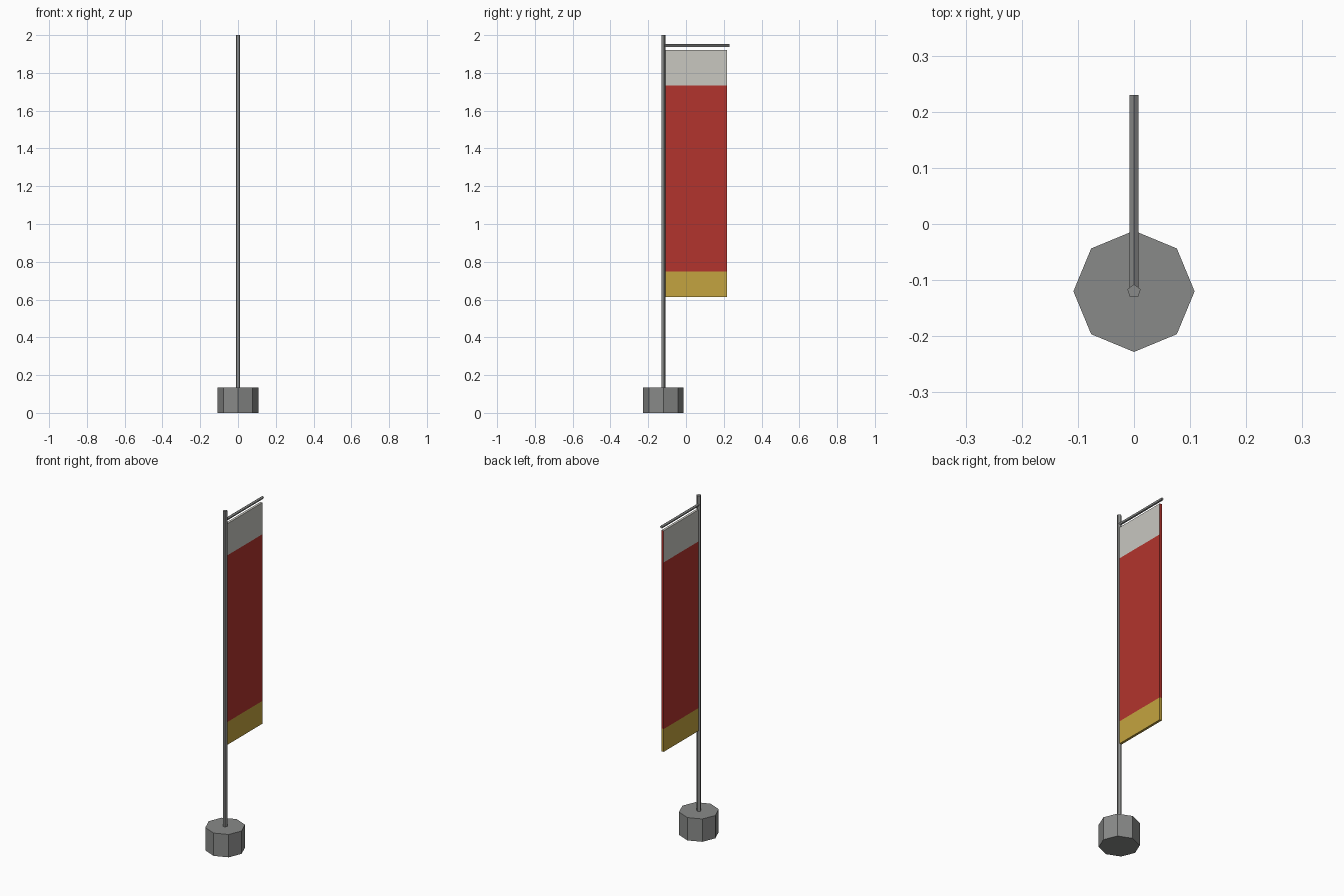
import bpy, bmesh, math
from mathutils import Matrix

if "Cube" in bpy.data.objects:
    bpy.data.objects.remove(bpy.data.objects["Cube"])


def material(name, rgb):
    mat = bpy.data.materials.new(name)
    mat.use_nodes = True
    color = (*rgb, 1)
    mat.diffuse_color = color
    mat.node_tree.nodes["Principled BSDF"].inputs["Base Color"].default_value = color
    return mat


grey = material("metal grey", (0.25, 0.255, 0.25))
red = material("cloth red", (0.45, 0.034, 0.026))
white = material("cloth off white", (0.58, 0.57, 0.53))
gold = material("cloth gold", (0.55, 0.37, 0.05))


def add_object(name, bm, mats):
    bmesh.ops.recalc_face_normals(bm, faces=bm.faces)
    mesh = bpy.data.meshes.new(name)
    bm.to_mesh(mesh)
    bm.free()
    for mat in mats:
        mesh.materials.append(mat)
    obj = bpy.data.objects.new(name, mesh)
    bpy.context.collection.objects.link(obj)
    return obj


def prism(name, sides, radius, length, location, tilt=0):
    """Flat-sided rod along z with one corner on +y, then tilted about x."""
    bm = bmesh.new()
    bmesh.ops.create_cone(bm, cap_ends=True, segments=sides, radius1=radius,
                          radius2=radius, depth=length)
    # first corner of the cone primitive lies on +y
    corner = max(bm.verts, key=lambda v: v.co.y).co
    turn = math.pi / 2 - math.atan2(corner.y, corner.x)
    place = (Matrix.Translation(location) @ Matrix.Rotation(tilt, 4, "X")
             @ Matrix.Rotation(turn, 4, "Z"))
    bmesh.ops.transform(bm, matrix=place, verts=bm.verts)
    return add_object(name, bm, [grey])


POLE_Y = -0.12

# Weighted base, upright pole and top arm
prism("base", 8, 0.108, 0.135, (0, POLE_Y, 0.0675))
prism("pole", 5, 0.0125, 1.9, (0, POLE_Y, 1.05))
prism("top_arm", 5, 0.0085, 0.35, (0, 0.055, 1.945), math.pi / 2)

# Banner: thin slab cut into three colour bands
BOTTOM, GOLD_TOP, WHITE_BOTTOM, TOP = 0.613, 0.748, 1.733, 1.92
bm = bmesh.new()
bmesh.ops.create_cube(bm, size=1, matrix=Matrix.Translation((0, 0.055, (BOTTOM + TOP) / 2))
                      @ Matrix.Diagonal((0.014, 0.326, TOP - BOTTOM, 1)))
for height in (GOLD_TOP, WHITE_BOTTOM):
    bmesh.ops.bisect_plane(bm, geom=bm.verts[:] + bm.edges[:] + bm.faces[:],
                           plane_co=(0, 0, height), plane_no=(0, 0, 1))
bm.normal_update()
for face in bm.faces:
    z = face.calc_center_median().z
    side_edge = abs(face.normal.y) > 0.5
    if z < GOLD_TOP:
        face.material_index = 2
    elif z > WHITE_BOTTOM and not side_edge:
        face.material_index = 1
add_object("banner", bm, [red, white, gold])
